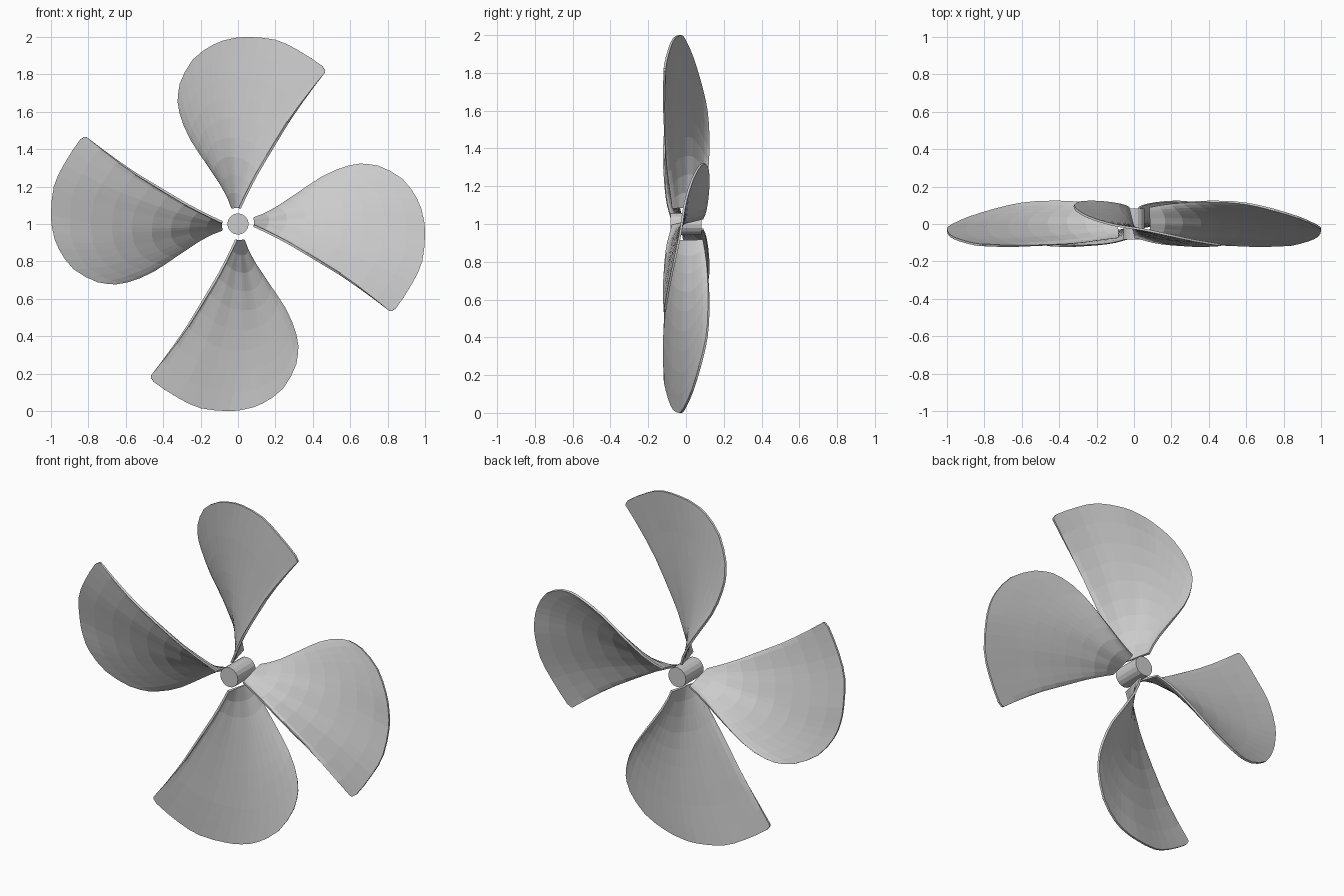
import bpy, bmesh, math
from mathutils import Vector, Matrix

if "Cube" in bpy.data.objects:
    bpy.data.objects.remove(bpy.data.objects["Cube"])

grey = bpy.data.materials.new("light_grey")
grey.diffuse_color = (0.6, 0.6, 0.6, 1)
grey.use_nodes = True
grey.node_tree.nodes["Principled BSDF"].inputs["Base Color"].default_value = grey.diffuse_color

# Boundary curves of the upright blade, relative to the hub centre (x, y, z)
trailing = [(-.03, .09, .085), (-.065, .105, .17), (-.125, .115, .265), (-.19, .12, .36),
            (-.25, .12, .45), (-.30, .115, .56), (-.32, .10, .65)]
leading = [(.01, -.075, .085), (.05, -.085, .17), (.105, -.10, .275), (.18, -.11, .40),
           (.265, -.115, .54), (.36, -.118, .675), (.465, -.112, .81)]
tip = [(-.32, .10, .65), (-.31, .075, .75), (-.24, .035, .88), (-.13, 0, .96), (-.04, -.017, .99),
       (.05, -.03, 1.0), (.20, -.062, .985), (.32, -.088, .93), (.45, -.11, .845), (.465, -.112, .81)]


def sample(points, t):
    """Smooth curve through points, t from 0 to 1."""
    p = [Vector(q) for q in points]
    f = t * (len(p) - 1)
    i = min(int(f), len(p) - 2)
    s = f - i
    a, d = p[max(i - 1, 0)], p[min(i + 2, len(p) - 1)]
    b, c = p[i], p[i + 1]
    return 0.5 * (2 * b + (c - a) * s + (2 * a - 5 * b + 4 * c - d) * s ** 2
                  + (3 * b - a - 3 * c + d) * s ** 3)


def blade_mesh(cols=18, rows=9):
    """Twisted patch stretched between the four boundary curves."""
    a, b = Vector(trailing[0]), Vector(leading[0])
    c, d = Vector(tip[0]), Vector(tip[-1])
    bm = bmesh.new()
    grid = []
    for j in range(rows + 1):
        v = j / rows
        row = []
        for i in range(cols + 1):
            u = i / cols
            p = (sample(trailing, v).lerp(sample(leading, v), u)
                 + a.lerp(b, u).lerp(sample(tip, u), v)
                 - a.lerp(b, u).lerp(c.lerp(d, u), v))
            row.append(bm.verts.new(p))
        grid.append(row)
    for j in range(rows):
        for i in range(cols):
            bm.faces.new((grid[j][i], grid[j][i + 1], grid[j + 1][i + 1], grid[j + 1][i]))
    mesh = bpy.data.meshes.new("blade")
    bm.to_mesh(mesh)
    bm.free()
    mesh.materials.append(grey)
    return mesh


# Four blades around the hub
mesh = blade_mesh()
for k in range(4):
    blade = bpy.data.objects.new(f"blade_{k + 1}", mesh)
    bpy.context.collection.objects.link(blade)
    blade.matrix_world = Matrix.Translation((0, 0, 1)) @ Matrix.Rotation(k * math.pi / 2, 4, 'Y')
    shell = blade.modifiers.new("thickness", 'SOLIDIFY')
    shell.thickness = 0.012
    shell.offset = 0

# Hub along the front-back axis
bpy.ops.mesh.primitive_cylinder_add(vertices=16, radius=0.057, depth=0.165,
                                    location=(0, 0, 1), rotation=(math.pi / 2, 0, 0))
hub = bpy.context.object
hub.name = "hub"
hub.data.materials.append(grey)
